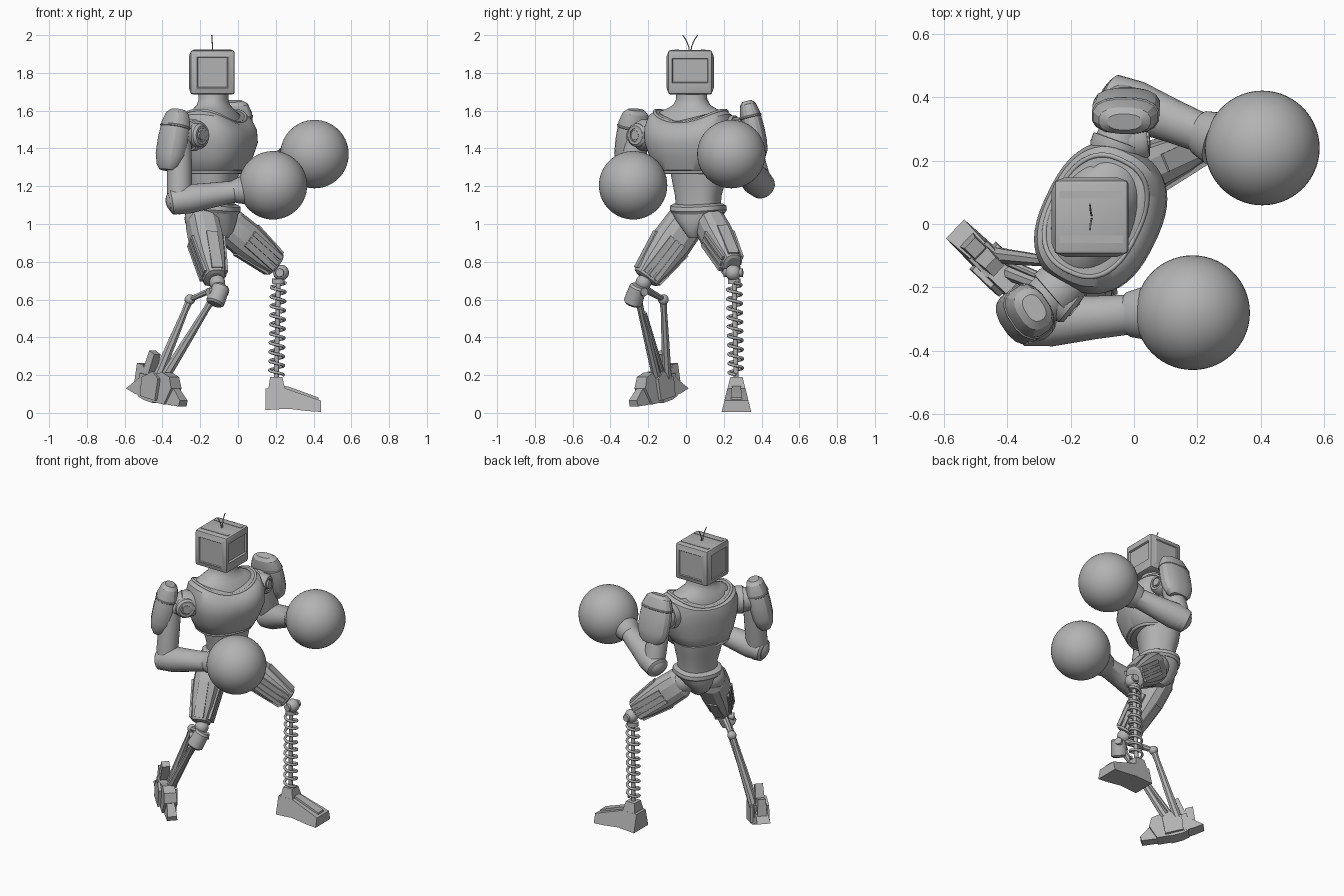
import bpy, bmesh, math
from mathutils import Vector as V

if "Cube" in bpy.data.objects:
    bpy.data.objects.remove(bpy.data.objects["Cube"])

GREY = (0.45, 0.45, 0.45, 1)
metal = bpy.data.materials.new("plain_grey")
metal.use_nodes = True
metal.diffuse_color = GREY
for node in metal.node_tree.nodes:
    if node.type == 'BSDF_PRINCIPLED':
        node.inputs["Base Color"].default_value = GREY


def finish(name, bm, angle=35):
    """Turn a bmesh into a shaded object."""
    bmesh.ops.recalc_face_normals(bm, faces=bm.faces)
    me = bpy.data.meshes.new(name)
    bm.to_mesh(me)
    bm.free()
    me.materials.append(metal)
    me.shade_smooth()
    me.set_sharp_from_angle(angle=math.radians(angle))
    ob = bpy.data.objects.new(name, me)
    bpy.context.scene.collection.objects.link(ob)
    return ob


def skin(name, rings, angle=35):
    """Bridge equal rings of points and cap both ends."""
    bm = bmesh.new()
    rows = [[bm.verts.new(p) for p in ring] for ring in rings]
    n = len(rows[0])
    for a, b in zip(rows, rows[1:]):
        for i in range(n):
            bm.faces.new((a[i], a[(i + 1) % n], b[(i + 1) % n], b[i]))
    bm.faces.new(rows[0])
    bm.faces.new(rows[-1])
    return finish(name, bm, angle)


def oval(n, power):
    """Unit superellipse, started half a step round."""
    for i in range(n):
        t = (i + 0.5) * math.tau / n
        c, s = math.cos(t), math.sin(t)
        yield (math.copysign(abs(c) ** (2 / power), c), math.copysign(abs(s) ** (2 / power), s))


def limb(name, a, b, profile, n=24, power=2, side=(0, 1, 0.01), angle=35):
    """Loft along a-b; profile holds (fraction, half width along side, other half width)."""
    a, b = V(a), V(b)
    w = (b - a).normalized()
    u = V(side)
    u = (u - w * u.dot(w)).normalized()
    v = w.cross(u)
    return skin(name, [[a.lerp(b, t) + u * (c * ru) + v * (s * rv) for c, s in oval(n, power)]
                       for t, ru, rv in profile], angle)


def rod(name, a, b, r, n=16):
    return limb(name, a, b, [(0, r, r), (1, r, r)], n)


def box(name, a, b, hu, hv, side):
    k = math.sqrt(2)
    return limb(name, a, b, [(0, hu * k, hv * k), (1, hu * k, hv * k)], 4, 2, side)


def ball(name, c, r, n=24):
    bm = bmesh.new()
    bmesh.ops.create_uvsphere(bm, u_segments=n * 2, v_segments=n, radius=r)
    bmesh.ops.translate(bm, verts=bm.verts, vec=c)
    return finish(name, bm, 60)


def tube(name, pts, r, closed=False):
    """Sweep a round wire along points, as a mesh."""
    cu = bpy.data.curves.new(name, 'CURVE')
    cu.dimensions, cu.bevel_depth, cu.bevel_resolution = '3D', r, 2
    cu.use_fill_caps = True
    sp = cu.splines.new('POLY')
    sp.points.add(len(pts) - 1)
    for p, q in zip(sp.points, pts):
        p.co = (*q, 1)
    sp.use_cyclic_u = closed
    tmp = bpy.data.objects.new(name + "_path", cu)
    bpy.context.scene.collection.objects.link(tmp)
    bpy.context.view_layer.update()
    me = tmp.evaluated_get(bpy.context.evaluated_depsgraph_get()).to_mesh()
    bm = bmesh.new()
    bm.from_mesh(me)
    bpy.data.objects.remove(tmp)
    return finish(name, bm, 50)


def prism(name, origin, fwd, profile, low, high):
    """Side profile (forward, height) extruded sideways, half width low to high."""
    fwd = V(fwd).normalized()
    side = V((-fwd.y, fwd.x, 0))
    top = max(z for d, z in profile)
    bot = min(z for d, z in profile)
    rings = [[V(origin) + fwd * d + V((0, 0, z)) + side * k * (low + (high - low) * (z - bot) / (top - bot))
              for d, z in profile] for k in (-1, 1)]
    return skin(name, rings, 20)


# Torso: sections turned toward the model's heading
FWD, LEFT = V((0.9, -0.44, 0)), V((0.44, 0.9, 0))


def section(z, cf, hf, hs, saddle=0, centre=(-0.13, 0.03, 0), n=48, power=2.5):
    return [V(centre) + FWD * (cf + c * hf) + LEFT * (s * hs) + V((0, 0, z + saddle * s * s))
            for c, s in oval(n, power)]


skin("chest", [section(*s) for s in (
    (1.265, 0, .125, .15), (1.285, 0.01, .15, .18), (1.35, .02, .17, .21), (1.43, .03, .185, .235),
    (1.485, .025, .183, .24, .03), (1.525, .015, .165, .222, .055), (1.54, .01, .138, .19, .065))])
skin("neck", [section(*s, power=2.1) for s in (
    (1.51, .01, .138, .19, .065), (1.56, .005, .122, .17, .04), (1.6, 0, .104, .135, .012),
    (1.63, 0, .084, .1), (1.66, 0, .076, .083), (1.7, 0, .078, .08))])
tube("collar_rim", section(1.536, .01, .14, .194, .066), .008, True)
tube("chest_band", section(1.275, .005, .14, .165), .01, True)
HIP = (-0.13, 0.065, 0)
skin("abdomen", [section(*s, centre=HIP) for s in (
    (1.08, 0, .102, .115), (1.15, 0, .106, .12), (1.22, -.005, .12, .136), (1.29, -.005, .13, .148))])
skin("waist_belt", [section(*s, centre=HIP) for s in (
    (1.05, 0, .122, .136, .01), (1.065, 0, .134, .146, .01), (1.088, 0, .132, .144, .01), (1.1, 0, .112, .125, .01))])
skin("pelvis", [section(*s, centre=HIP) for s in (
    (.925, .02, .06, .032), (.96, .01, .1, .055), (1.02, 0, .12, .11), (1.06, 0, .122, .134))])

# Head: box with raised side panels and a recessed wide screen
bm = bmesh.new()
bmesh.ops.create_cube(bm, size=1)
for v in bm.verts:
    v.co = V((-0.135, 0.022, 1.803)) + v.co * .235
bmesh.ops.bevel(bm, geom=bm.edges[:], offset=.014, segments=2, affect='EDGES', profile=.5)
bm.normal_update()
for f in sorted(bm.faces, key=lambda f: -f.calc_area())[:6]:
    if f.normal.x > .9:
        bmesh.ops.inset_individual(bm, faces=[f], thickness=.012)
        for v in f.verts:
            v.co.z = 1.812 + (v.co.z - 1.803) * .68
        bmesh.ops.inset_individual(bm, faces=[f], thickness=.006, depth=-.012)
    elif abs(f.normal.z) < .5:
        bmesh.ops.inset_individual(bm, faces=[f], thickness=.03, depth=.008)
        bmesh.ops.inset_individual(bm, faces=[f], thickness=.006, depth=-.005)
finish("head", bm, 25)
for k in (-1, 1):
    box("head_top_strip", (-.235, .022 + k * .07, 1.92), (-.035, .022 + k * .07, 1.92), .012, .003, (0, 1, 0))
    tube("antenna", [(-.133 - .006 * t, .022 + k * (.004 + .036 * t * t), 1.91 + .09 * t)
                     for t in (0, .3, .6, .8, 1)], .003)

# Arms: shoulder, elbow, wrist, glove centre
SHELL = [(0, .5, .45), (.06, .76, .75), (.22, .95, .95), (.5, 1, 1), (.75, .98, .95), (.92, .8, .75), (1, .55, .5)]
arms = {
    "right": dict(inner=(-.2, -.17, 1.47), sh=(-.31, -.265, 1.47), elbow=(-.31, -.31, 1.125), wrist=(0, -.285, 1.175),
                  glove=(.185, -.28, 1.205), disc=(-.19, -.27, 1.47), pad=((-.315, -.265, 1.605), (-.375, -.305, 1.285)),
                  pad_size=(.09, .068), pad_side=(.55, -.83, 0)),
    "left": dict(inner=(-.07, .2, 1.49), sh=(-.03, .31, 1.49), elbow=(-.035, .388, 1.215), wrist=(.22, .285, 1.315),
                 glove=(.405, .24, 1.37), disc=(.045, .265, 1.495), pad=((-.03, .322, 1.65), (-.02, .395, 1.355)),
                 pad_size=(.108, .058), pad_side=(1, 0, 0)),
}
for s, p in arms.items():
    inner, sh, el, wr = V(p["inner"]), V(p["sh"]), V(p["elbow"]), V(p["wrist"])
    limb(s + "_shoulder_joint", inner, sh, [(0, .07, .07), (.3, .085, .085), (.55, .085, .085), (.56, .075, .075), (1, .07, .07)])
    hub, disc = inner.lerp(sh, .5), V(p["disc"])
    limb(s + "_shoulder_disc", hub, disc, [(0, .07, .07), (.85, .062, .062), (1, .05, .05), (1, .036, .036), (.9, .034, .034)])
    rod(s + "_disc_hub", hub, hub.lerp(disc, 1.05), .026)
    limb(s + "_upper_arm", sh, el, [(0, .062, .062), (.4, .066, .066), (.8, .066, .066), (1, .064, .064)])
    ball(s + "_elbow", el, .074, 12)
    limb(s + "_forearm", el + (el - wr).normalized() * .055, wr + (wr - el).normalized() * .04,
         [(0, .055, .052), (.03, .072, .069), (.25, .081, .077), (.6, .069, .065), (.84, .064, .057),
          (.86, .072, .061), (1, .086, .08)], side=(0, 1, .3))
    ball(s + "_glove", p["glove"], .181, 28)
    a, b = p["pad"]
    ru, rv = p["pad_size"]
    limb(s + "_shoulder_pad", a, b, [(t, ru * x, rv * y) for t, x, y in SHELL], 16, 2.5, p["pad_side"], 25)
    # raised seam round the pad
    limb(s + "_pad_seam", a, b, [(t, ru * .96 + e, rv * .96 + e) for t, e in ((.26, 0), (.27, .004), (.29, .004), (.3, 0))],
         16, 2.5, p["pad_side"])

# Thighs with raised slats
thighs = {
    "left": ((-.07, .122, 1.01), (.198, .242, .785), (.35, -.94, 0), 1),
    "right": ((-.195, .015, 1.03), (-.125, -.212, .715), (.9, .3, 0), 1.1),
}
for s, (a, b, side, k) in thighs.items():
    a, b = V(a), V(b)
    limb(s + "_thigh", a, b, [(t, ru * k, rv * k) for t, ru, rv in (
        (-.1, .05, .06), (.08, .076, .095), (.4, .08, .098), (.75, .068, .084), (1, .05, .066), (1.02, .035, .05))],
        12, 2.6, side, 20)
    w = (b - a).normalized()
    u = (V(side) - w * V(side).dot(w)).normalized()
    v = w.cross(u)
    for e in (-k, k):
        for off in (-.036, 0, .036):
            box(s + "_thigh_slat", a.lerp(b, .38) + u * e * .079 + v * off, a.lerp(b, .97) + u * e * .054 + v * off, .007, .012, u)
        box(s + "_thigh_guard", a.lerp(b, .42) + v * e * .096, a.lerp(b, .97) + v * e * .068, .03, .006, u)
    ball(s + "_hip", a, .08 * k, 12)

# Left lower leg: knee, spring and block foot
ball("left_knee", (.228, .25, .742), .042, 12)
rod("left_knee_pin", (.22, .2, .742), (.236, .3, .742), .022)
top, low = V((.214, .255, .71)), V((.203, .265, .18))
rod("spring_core", top, low, .013)
rod("spring_cap", top, top.lerp(low, .05), .034)
TURNS, STEP = 10, 20
tube("spring", [top.lerp(low, .04 + .92 * i / (TURNS * STEP)) + V((math.cos(i * math.tau / STEP), math.sin(i * math.tau / STEP), 0)) * .037
                for i in range(TURNS * STEP + 1)], .008)
prism("left_ankle", (.205, .267, 0), (1, 0, 0), [(-.045, .12), (-.035, .19), (.03, .19), (.045, .12)], .05, .032)
prism("left_foot", (.205, .267, 0), (1, 0, 0),
      [(-.06, .015), (-.06, .13), (.045, .13), (.235, .065), (.235, .005), (.16, .01), (.06, .022)], .078, .048)
prism("left_foot_ridge", (.205, .267, 0), (1, 0, 0), [(.03, .12), (.03, .143), (.06, .14), (.22, .082), (.22, .06)], .03, .024)

# Right lower leg: twin rods with knee joints
ball("right_knee", (-.11, -.225, .69), .042, 12)
limb("right_knee_drum", (-.085, -.25, .675), (-.125, -.285, .575), [(0, .035, .035), (.1, .046, .046), (.9, .05, .05), (1, .038, .038)])
rod("right_knee_pin", (-.16, -.28, .64), (-.06, -.22, .64), .022)
back = V((-.255, -.12, .6))
limb("right_knee_link", (-.12, -.225, .66), back, [(0, .026, .018), (1, .018, .014)], 8)
ball("right_back_joint", back, .028, 10)
BULGE = [(0, .022, .022), (.15, .018, .018), (.5, .022, .024), (.85, .025, .028), (1, .028, .028)]
limb("right_front_shin", (-.13, -.255, .61), (-.4, -.15, .17), BULGE, 8)
limb("right_back_shin", back, (-.43, -.1, .18), BULGE, 8)
rod("right_shin_strut", (-.17, -.22, .53), (-.4, -.12, .2), .012, 8)

# Right foot: toe-down plates
O, G = (-.435, -.14, 0), (.72, -.69, 0)
for name, pts, lo, hi in (
        ("right_heel", [(-.18, .13), (-.13, .16), (-.07, .2), (-.05, .085), (-.12, .105)], .046, .034),
        ("right_midfoot", [(-.09, .09), (-.08, .21), (0, .2), (.02, .052), (-.05, .07)], .046, .04),
        ("right_instep", [(0, .06), (.0, .2), (.08, .215), (.135, .19), (.15, .13), (.1, .045)], .044, .036),
        ("right_toe", [(.08, .048), (.125, .14), (.155, .125), (.205, .065), (.195, .034)], .032, .022),
        ("right_heel_tab", [(-.13, .16), (-.115, .265), (-.07, .255), (-.055, .18)], .03, .024),
        ("right_ankle_fin", [(-.08, .2), (-.025, .33), (.012, .31), (-.03, .2)], .03, .024)):
    prism(name, O, G, pts, lo, hi)
for k in (-1, 1):
    prism("right_side_plate", (O[0] + k * .034, O[1] + k * .035, 0), G, [(-.06, .09), (-.05, .19), (.03, .22), (.07, .18), (.05, .065)], .012, .008)
